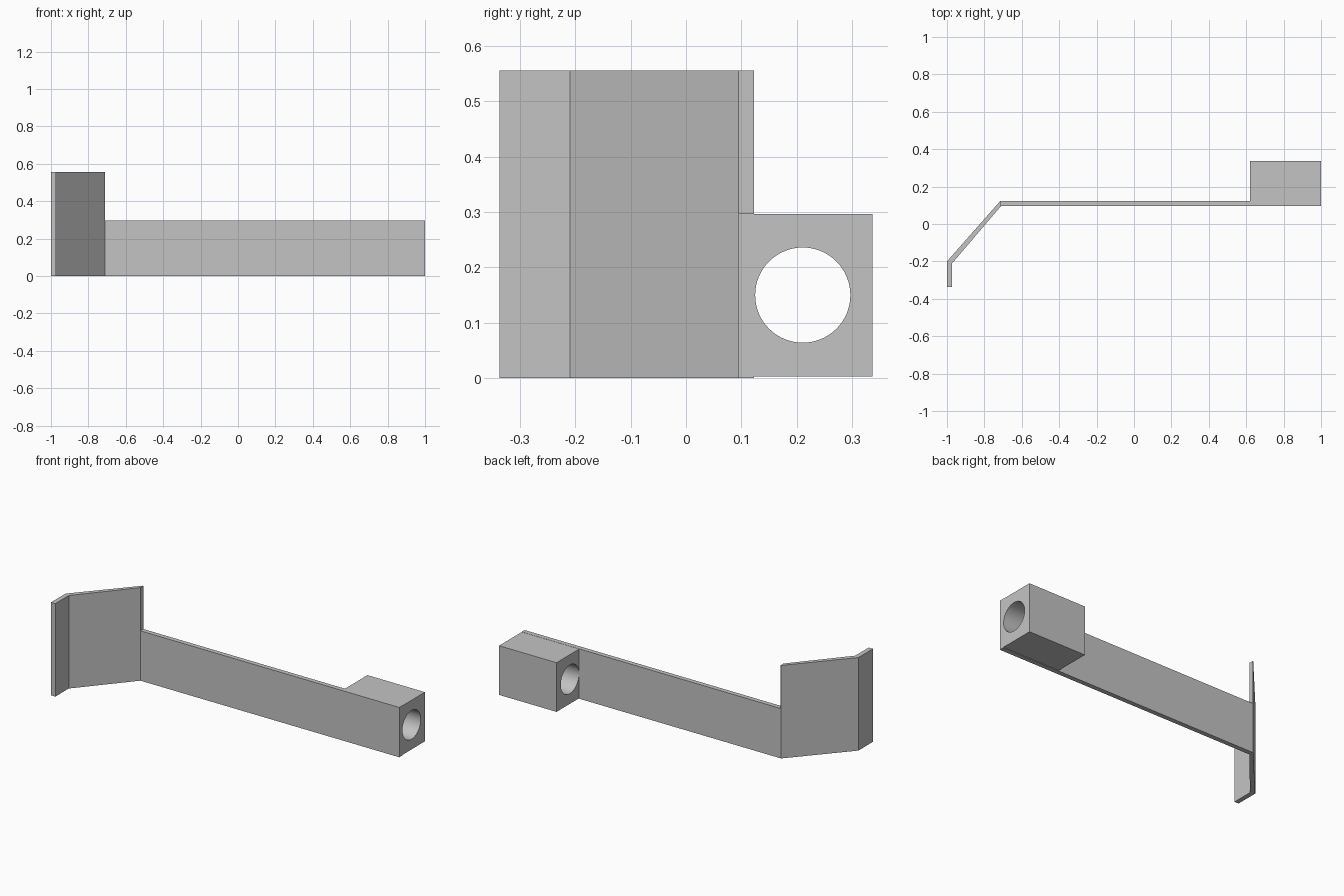
import bpy, bmesh, math
from mathutils import Vector

cube = bpy.data.objects.get("Cube")
if cube:
    bpy.data.objects.remove(cube, do_unlink=True)

grey = bpy.data.materials.new("plain grey")
grey.use_nodes = True
colour = (0.55, 0.55, 0.55, 1)
grey.diffuse_color = colour
grey.node_tree.nodes["Principled BSDF"].inputs["Base Color"].default_value = colour


def extrude_loops(name, loops, offset):
    """Fill closed loops (outer outline, then holes) and extrude them."""
    bm = bmesh.new()
    for loop in loops:
        verts = [bm.verts.new(p) for p in loop]
        for a, b in zip(verts, verts[1:] + verts[:1]):
            bm.edges.new((a, b))
    if len(loops) == 1:
        bm.faces.new(bm.verts)
    else:
        bmesh.ops.triangle_fill(bm, edges=bm.edges[:], use_beauty=True)
    result = bmesh.ops.extrude_face_region(bm, geom=bm.faces[:], use_keep_orig=True)
    moved = [g for g in result["geom"] if isinstance(g, bmesh.types.BMVert)]
    bmesh.ops.translate(bm, verts=moved, vec=Vector(offset))
    bmesh.ops.recalc_face_normals(bm, faces=bm.faces[:])
    mesh = bpy.data.meshes.new(name)
    bm.to_mesh(mesh)
    bm.free()
    mesh.materials.append(grey)
    obj = bpy.data.objects.new(name, mesh)
    bpy.context.collection.objects.link(obj)
    return obj


# Sheet thickness runs from front_y to back_y along the arm
front_y, back_y, bend_x = 0.095, 0.123, -0.712

# Tall bent end plate
outline = [(-1, -0.337), (-0.972, -0.337), (-0.972, -0.21),
           (bend_x, front_y), (bend_x, back_y), (-0.715, back_y), (-1, -0.2)]
extrude_loops("bent_end_plate", [[(x, y, 0) for x, y in outline]], (0, 0, 0.556))

# Long flat arm
arm = [(bend_x, front_y, 0), (1, front_y, 0), (1, back_y, 0), (bend_x, back_y, 0)]
extrude_loops("long_arm", [arm], (0, 0, 0.298))

# Block with a round hole through its length
block_x, low, high, far_y = 0.62, 0.003, 0.297, 0.337
square = [(block_x, back_y, low), (block_x, far_y, low),
          (block_x, far_y, high), (block_x, back_y, high)]
steps, radius = 64, 0.086
hole = []
for i in range(steps):
    a = math.tau * i / steps
    hole.append((block_x, 0.211 + radius * math.cos(a), 0.15 + radius * math.sin(a)))
block = extrude_loops("bored_block", [square, hole], (1 - block_x, 0, 0))

# Smooth the bore only
bpy.ops.object.select_all(action="DESELECT")
block.select_set(True)
bpy.context.view_layer.objects.active = block
bpy.ops.object.shade_smooth_by_angle(angle=math.radians(30))
